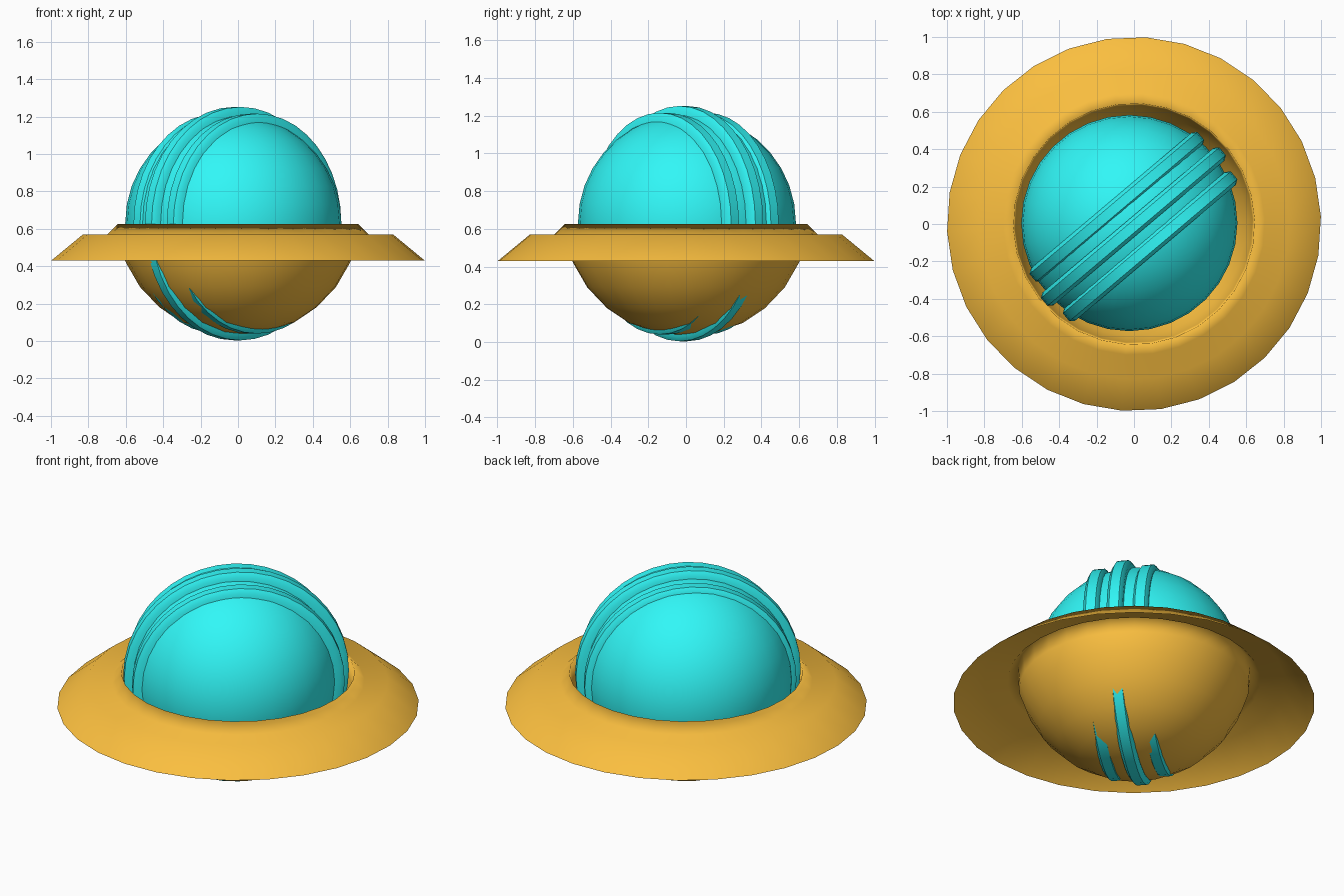
import bpy, math
from mathutils import Matrix, Vector

if "Cube" in bpy.data.objects:
    bpy.data.objects.remove(bpy.data.objects["Cube"])


def material(name, rgb):
    m = bpy.data.materials.new(name)
    m.diffuse_color = (*rgb, 1)
    m.use_nodes = True
    m.node_tree.nodes["Principled BSDF"].inputs["Base Color"].default_value = m.diffuse_color
    return m


orange = material("orange", (0.96, 0.52, 0.05))
cyan = material("cyan", (0.03, 0.93, 0.93))


def lathe(name, profile, segs, mat, matrix=Matrix(), closed=False, phase=0.0):
    """Spin (radius, height) points around the local z axis."""
    verts, rows = [], []
    for r, h in profile:
        if r == 0:
            rows.append([len(verts)] * segs)
            verts.append((0, 0, h))
            continue
        rows.append(list(range(len(verts), len(verts) + segs)))
        for i in range(segs):
            a = phase + 2 * math.pi * i / segs
            verts.append((r * math.cos(a), r * math.sin(a), h))
    pairs = list(zip(rows, rows[1:]))
    if closed:
        pairs.append((rows[-1], rows[0]))
    faces = []
    for a, b in pairs:
        for i in range(segs):
            j = (i + 1) % segs
            faces.append(list(dict.fromkeys((a[i], a[j], b[j], b[i]))))
    me = bpy.data.meshes.new(name)
    me.from_pydata(verts, [], faces)
    me.transform(matrix)
    me.materials.append(mat)
    me.shade_smooth()
    ob = bpy.data.objects.new(name, me)
    bpy.context.collection.objects.link(ob)
    return ob


# Thin bowl that folds over at the rim into a sloping brim
bowl = [(0, 0.035), (0.15, 0.05), (0.30, 0.10), (0.42, 0.18), (0.525, 0.29),
        (0.60, 0.42), (0.635, 0.52), (0.645, 0.625)]
brim = [(0.70, 0.57), (0.83, 0.57), (1.0, 0.43)]
saucer = lathe("bowl_and_brim", bowl + brim, 30, orange, phase=math.radians(2.3))
saucer.data.flip_normals()

# Ball resting in the bowl
bpy.ops.mesh.primitive_uv_sphere_add(segments=32, ring_count=18, radius=0.578,
                                     location=(-0.025, 0.005, 0.632))
ball = bpy.context.object
ball.name = "ball"
ball.data.materials.append(cyan)
bpy.ops.object.shade_smooth()

# Three parallel upright ridges wrapping the ball, running diagonally in plan
angle = math.radians(40.2)
normal = Vector((-math.sin(angle), math.cos(angle), 0))
upright = normal.to_track_quat('Z', 'Y').to_matrix().to_4x4()
centre = Vector((-0.003, -0.014, 0.628))
for label, offset, radius in (("back", 0.138, 0.588), ("middle", 0, 0.624),
                              ("front", -0.138, 0.588)):
    section = [(radius - 0.08, -0.045), (radius - 0.025, -0.045), (radius, -0.027),
               (radius, 0.027), (radius - 0.025, 0.045), (radius - 0.08, 0.045)]
    place = Matrix.Translation(centre + normal * offset) @ upright
    ridge = lathe(label + "_ridge", section, 40, cyan, place, closed=True)
    bpy.ops.object.select_all(action='DESELECT')
    ridge.select_set(True)
    bpy.context.view_layer.objects.active = ridge
    bpy.ops.object.shade_smooth_by_angle(angle=math.radians(50))
    ridge.data.update()
